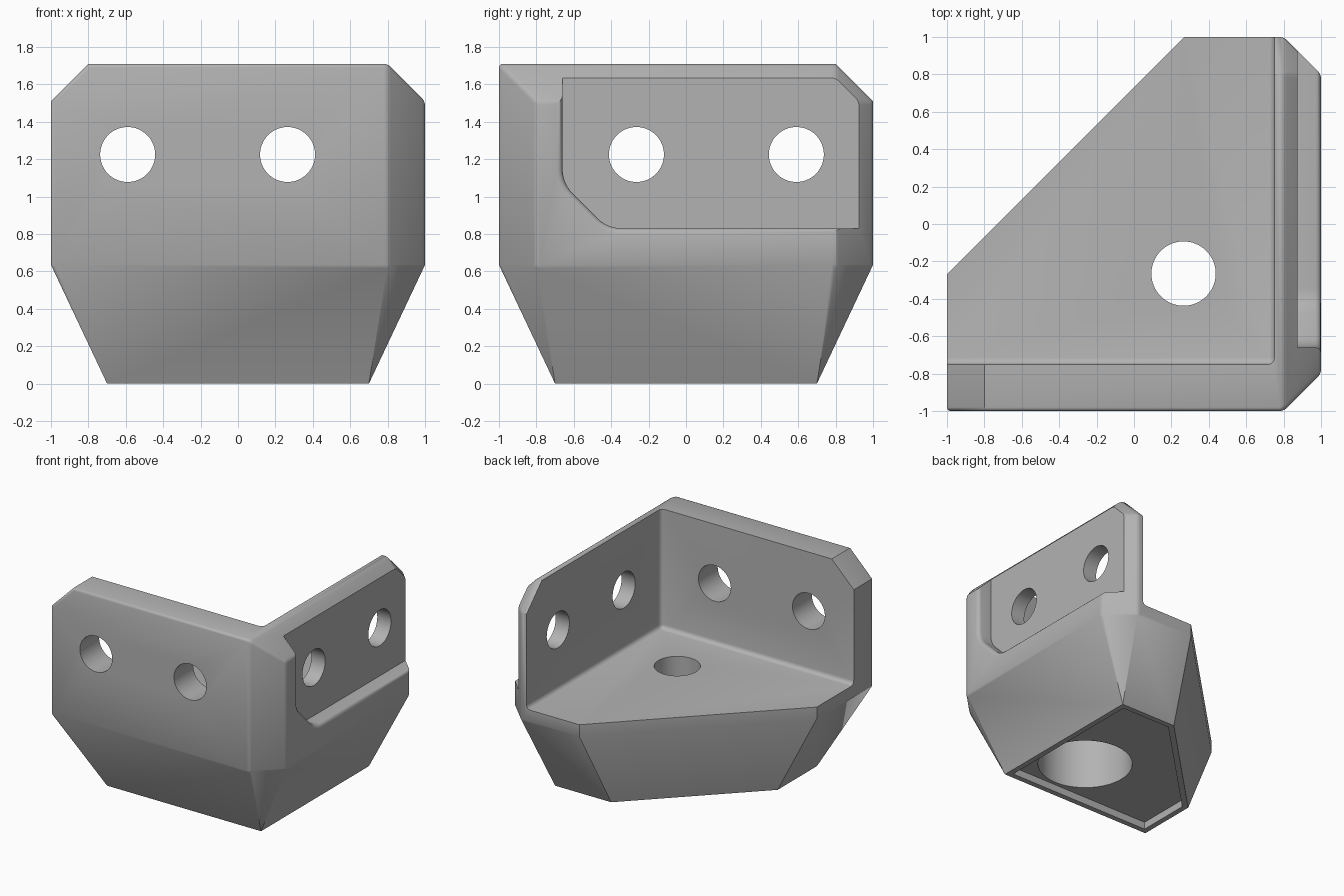
import bpy, bmesh, math
from mathutils import Vector, Matrix

if "Cube" in bpy.data.objects:
    bpy.data.objects.remove(bpy.data.objects["Cube"])

TOP, SHOULDER, FLOOR = 1.71, 0.635, 0.73
WALL = 0.75

grey = bpy.data.materials.new("neutral grey")
grey.use_nodes = True
grey.diffuse_color = (0.45, 0.45, 0.45, 1)
grey.node_tree.nodes["Principled BSDF"].inputs["Base Color"].default_value = grey.diffuse_color


def make_object(name, bm):
    bmesh.ops.recalc_face_normals(bm, faces=bm.faces)
    mesh = bpy.data.meshes.new(name)
    bm.to_mesh(mesh)
    bm.free()
    obj = bpy.data.objects.new(name, mesh)
    bpy.context.collection.objects.link(obj)
    mesh.materials.append(grey)
    return obj


def loft(name, rings):
    """Skin a stack of equal-length rings and cap both ends."""
    bm = bmesh.new()
    loops = [[bm.verts.new(p) for p in ring] for ring in rings]
    n = len(loops[0])
    for a, b in zip(loops, loops[1:]):
        for i in range(n):
            j = (i + 1) % n
            bm.faces.new((a[i], a[j], b[j], b[i]))
    bm.faces.new(loops[0])
    bm.faces.new(loops[-1])
    return make_object(name, bm)


def cylinder(name, centre, radius, depth, axis):
    bm = bmesh.new()
    turn = Vector((0, 0, 1)).rotation_difference(Vector(axis)).to_matrix().to_4x4()
    bmesh.ops.create_cone(bm, cap_ends=True, segments=64, radius1=radius, radius2=radius,
                          depth=depth, matrix=Matrix.Translation(centre) @ turn)
    return make_object(name, bm)


def rounded(points, radius, steps=6):
    """Round the corners of a closed 2D outline."""
    out = []
    for i, p in enumerate(points):
        p = Vector(p)
        a = p + (Vector(points[i - 1]) - p).normalized() * radius
        b = p + (Vector(points[(i + 1) % len(points)]) - p).normalized() * radius
        for k in range(steps + 1):
            t = k / steps
            out.append(a * (1 - t) ** 2 + p * 2 * t * (1 - t) + b * t * t)
    return out


def cut(target, cutter):
    mod = target.modifiers.new("cut", 'BOOLEAN')
    mod.operation, mod.solver, mod.object = 'DIFFERENCE', 'EXACT', cutter
    bpy.context.view_layer.objects.active = target
    bpy.ops.object.modifier_apply(modifier=mod.name)
    bpy.data.objects.remove(cutter)


# Outer block: plan outline above, tapering to a smaller foot
plan = [(-1, -1), (0.8, -1), (1, -0.8), (1, 0.8), (0.8, 1), (0.27, 1), (-1, -0.27)]
foot = [(-0.7, -0.7), (0.7, -0.7), (0.7, 0.7), (0.19, 0.7), (-0.7, -0.19)]
bm = bmesh.new()
for outline, z in ((foot, 0), (plan, SHOULDER), (plan, TOP)):
    for x, y in outline:
        bm.verts.new((x, y, z))
bmesh.ops.convex_hull(bm, input=bm.verts)
bmesh.ops.dissolve_limit(bm, angle_limit=0.01, verts=bm.verts, edges=bm.edges)

# Chamfer the top of the walls
for normal, corner in (((1, 0, 1), (0.8, 0, TOP)), ((-1, 0, 1), (-0.8, 0, TOP)),
                       ((0, 1, 1), (0, 0.8, TOP)), ((1, 1, 1), (0.8, 0.8, TOP))):
    cutres = bmesh.ops.bisect_plane(bm, geom=bm.verts[:] + bm.edges[:] + bm.faces[:], dist=1e-5,
                                    plane_co=corner, plane_no=normal, clear_outer=True)
    edges = [e for e in cutres["geom_cut"] if isinstance(e, bmesh.types.BMEdge) and e.is_boundary]
    bmesh.ops.edgeloop_fill(bm, edges=edges)
bmesh.ops.remove_doubles(bm, verts=bm.verts, dist=1e-4)
bmesh.ops.recalc_face_normals(bm, faces=bm.faces)


# Soften the upper edges, leaving the shoulder and diagonal crisp
def is_soft(e):
    zs = [v.co.z for v in e.verts]
    diagonal = any(v.co.y - v.co.x > 0.7 for v in e.verts)
    return min(zs) > SHOULDER - 0.01 and max(zs) > SHOULDER + 0.01 and not diagonal


bmesh.ops.bevel(bm, geom=[e for e in bm.edges if is_soft(e)], offset=0.02, offset_type='OFFSET',
                segments=3, profile=0.5, affect='EDGES', clamp_overlap=True)
bracket = make_object("corner_bracket", bm)

# Inner space between the two walls, with filleted corners
bm = bmesh.new()
bmesh.ops.create_cube(bm, size=1)
for v in bm.verts:
    v.co = (WALL if v.co.x > 0 else -2, 2 if v.co.y > 0 else -WALL, 3 if v.co.z > 0 else FLOOR)
bmesh.ops.bevel(bm, geom=bm.edges[:], offset=0.035, segments=4, profile=0.5, affect='EDGES')
cut(bracket, make_object("inner_space", bm))


# Side pocket with a rounded lip
def pocket(x, grow):
    y, z, g = -0.66 - grow, 0.83 - grow, grow * 0.41
    outline = [(y, 2.5), (y, 1.07 - g), (-0.42 - g, z), (2, z), (2, 2.5)]
    return [(x, p.x, p.y) for p in rounded(outline, 0.08)]


lip = [(0.97 + 0.03 * math.sin(a), 0.03 * (1 - math.cos(a)))
       for a in (math.radians(d) for d in range(0, 91, 30))]
cut(bracket, loft("side_pocket", [pocket(0.875, 0)] + [pocket(*s) for s in lip] + [pocket(1.3, 0.03)]))

# Bolt holes through both walls
for s in (-0.59, 0.265):
    cut(bracket, cylinder("front_hole", (s, -0.9, 1.225), 0.147, 0.8, (0, 1, 0)))
    cut(bracket, cylinder("side_hole", (0.9, -s, 1.225), 0.147, 0.8, (1, 0, 0)))

# Floor hole with a wide counterbore from below
cut(bracket, cylinder("floor_hole", (0.265, -0.265, 0.5), 0.172, 1.6, (0, 0, 1)))
cut(bracket, cylinder("counterbore", (0.265, -0.265, 0), 0.36, 0.96, (0, 0, 1)))

# Shallow panel in the underside
panel = [(-0.655, -0.655), (0.655, -0.655), (0.655, 0.655), (0.208, 0.655), (-0.655, -0.208)]
cut(bracket, loft("foot_panel", [[(x, y, z) for x, y in panel] for z in (-0.2, 0.06)]))

# Smooth the rounds, keep the edges sharp
bpy.ops.object.select_all(action='DESELECT')
bracket.select_set(True)
bpy.context.view_layer.objects.active = bracket
bpy.ops.object.shade_smooth_by_angle(angle=math.radians(32))
